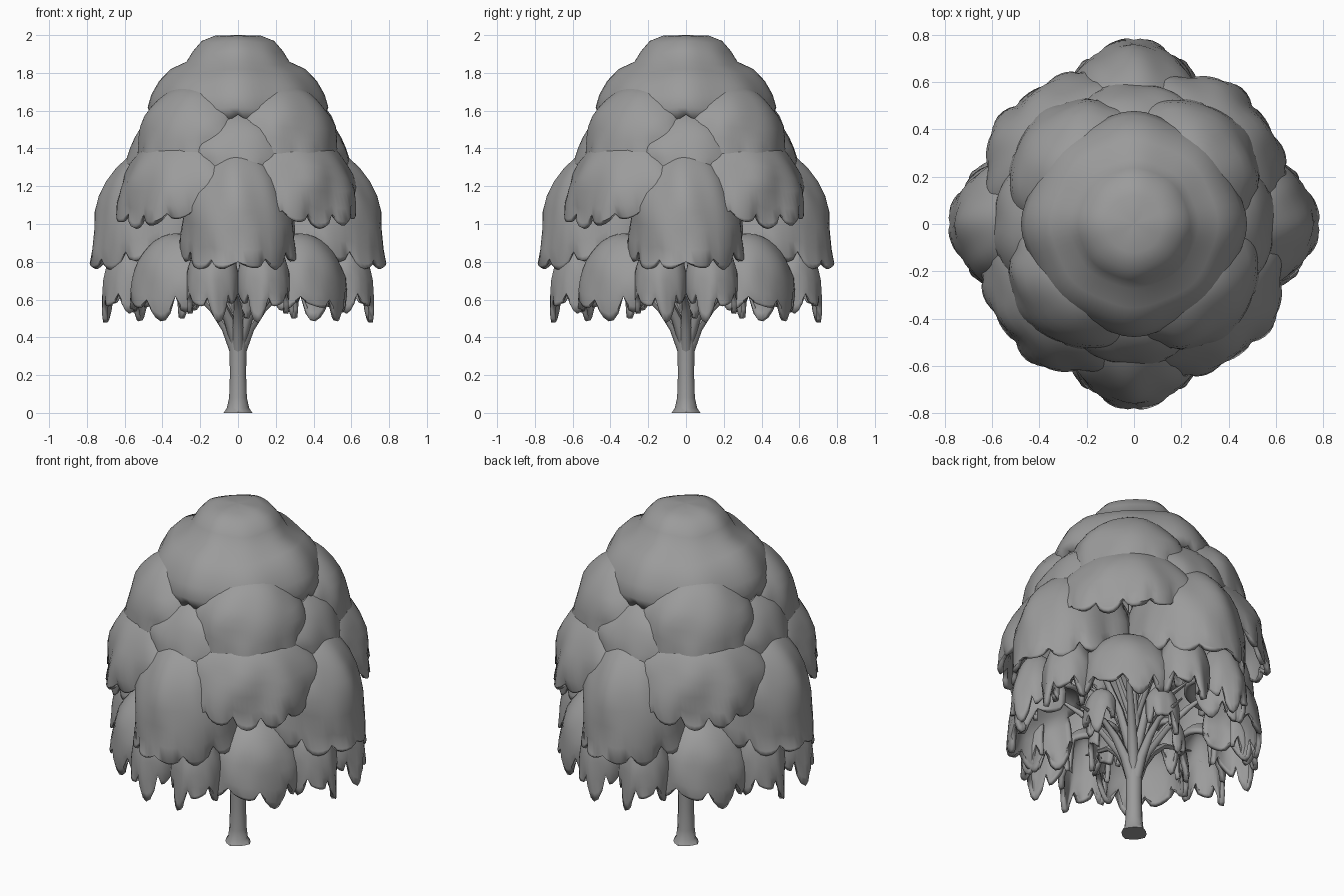
import bpy, math
from mathutils import Vector, noise

if "Cube" in bpy.data.objects:
    bpy.data.objects.remove(bpy.data.objects["Cube"])

grey = bpy.data.materials.new("plain grey")
grey.diffuse_color = (0.33, 0.33, 0.33, 1)
grey.use_nodes = True
grey.node_tree.nodes["Principled BSDF"].inputs["Base Color"].default_value = grey.diffuse_color


def make_object(name, verts, faces, angle=0.0, mirror=False, thick=0.0):
    """Mesh object, optionally mirrored in y, turned about the trunk and given a thickness."""
    if mirror:
        verts = [(x, -y, z) for x, y, z in verts]
        faces = [f[::-1] for f in faces]
    c, s = math.cos(angle), math.sin(angle)
    mesh = bpy.data.meshes.new(name)
    mesh.from_pydata([(x * c - y * s, x * s + y * c, z) for x, y, z in verts], [], faces)
    mesh.materials.append(grey)
    obj = bpy.data.objects.new(name, mesh)
    bpy.context.collection.objects.link(obj)
    bpy.ops.object.select_all(action='DESELECT')
    obj.select_set(True)
    bpy.context.view_layer.objects.active = obj
    bpy.ops.object.shade_smooth_by_angle(angle=math.radians(45))
    if thick:
        mod = obj.modifiers.new("leaf thickness", 'SOLIDIFY')
        mod.thickness = thick
        mod.offset = -1
    return obj


def ring_faces(rings, n):
    return [(r * n + i, r * n + n + i, r * n + n + (i + 1) % n, r * n + (i + 1) % n)
            for r in range(rings - 1) for i in range(n)]


def dome(cx, a, b, top, rim, leaves, drop, lift, seed):
    """Open umbrella of foliage with a leafy rim; low ones have no wall on the trunk side."""
    n, rings = leaves * 6, 12
    verts = []
    for r in range(rings):
        t = max(0.02, r / (rings - 1)) * math.radians(102)
        for i in range(n):
            th = 2 * math.pi * i / n
            d = Vector((math.sin(t) * math.cos(th), math.sin(t) * math.sin(th), math.cos(t)))
            k = 1 + 0.09 * noise.noise(d * 2.2 + Vector((seed, 0, 0))) * math.sin(t)
            low = max(0.0, (r - 8) / (rings - 9))
            # rounded leaves of uneven length along the rim
            leaf = abs(math.sin(leaves * th / 2)) ** 0.6
            length = 0.65 + 0.35 * math.sin(th * 3 + seed * 2)
            inner = (1 - math.cos(th)) / 2
            z = rim + (top - rim) * max(d.z, 0) - drop * low * leaf * length
            z += lift * inner * (1 - max(d.z, 0))
            k *= 1 - 0.06 * low * (1 - leaf)
            verts.append((cx + a * d.x * k, b * d.y * k, z))
    faces = []
    for f in ring_faces(rings, n) + [tuple(range(n))]:
        mid = sum((Vector(verts[i]) for i in f), Vector()) / len(f)
        if not (rim < 0.9 and mid.x < cx - 0.45 * a and mid.z < rim + 0.7 * (top - rim)):
            faces.append(f)
    used = sorted({i for f in faces for i in f})
    index = {v: k for k, v in enumerate(used)}
    return [verts[i] for i in used], [tuple(index[i] for i in f) for f in faces]


def tube(points, radii, n=8):
    """Tapered limb through the points."""
    pts = [Vector(p) for p in points]
    verts = []
    for i, p in enumerate(pts):
        way = (pts[min(i + 1, len(pts) - 1)] - pts[max(i - 1, 0)]).normalized()
        q = way.to_track_quat('Z', 'Y')
        for j in range(n):
            th = 2 * math.pi * j / n
            verts.append(tuple(p + q @ Vector((math.cos(th), math.sin(th), 0)) * radii[i]))
    sides = [f[::-1] for f in ring_faces(len(pts), n)]
    return verts, sides + [tuple(range(n))[::-1], tuple(range(len(verts) - n, len(verts)))]


# crown foliage: bell profile with gentle lobes and a ragged hem
profile = [(0.01, 2.0), (0.12, 1.995), (0.19, 1.965), (0.235, 1.91), (0.27, 1.85), (0.35, 1.81),
           (0.41, 1.745), (0.45, 1.67), (0.468, 1.60), (0.45, 1.56)]
n = 64
verts = []
for k, (r, z) in enumerate(profile):
    w = k / (len(profile) - 1)
    for i in range(n):
        th = 2 * math.pi * i / n
        rr = r * (1 + 0.025 * w * math.cos(8 * th))
        hem = 0.04 * abs(math.sin(8 * th)) if k == len(profile) - 1 else 0
        verts.append((rr * math.cos(th), rr * math.sin(th), z + 0.02 * w * math.cos(4 * th) - hem))
make_object("crown_foliage", verts, ring_faces(len(profile), n) + [tuple(range(n))], thick=0.03)

# foliage tiers: name, turn, mirrored pair, then the dome measures
tiers = [
    ("upper_corner_foliage", 45, False, (0.33, 0.28, 0.33, 1.74, 1.33, 14, 0.05, 0.12, 1.3)),
    ("upper_side_foliage", 0, False, (0.29, 0.31, 0.36, 1.62, 1.25, 14, 0.05, 0.12, 2.7)),
    ("middle_corner_foliage", 45, False, (0.38, 0.34, 0.41, 1.50, 1.05, 16, 0.07, 0.14, 4.1)),
    ("middle_side_foliage", 0, False, (0.42, 0.37, 0.31, 1.42, 0.80, 12, 0.08, 0.22, 5.6)),
    ("low_corner_foliage", 45, False, (0.46, 0.23, 0.26, 0.95, 0.60, 9, 0.13, 0.14, 6.2)),
    ("low_side_foliage", 13, True, (0.59, 0.14, 0.14, 0.94, 0.61, 7, 0.14, 0.12, 7.9)),
    ("inner_foliage", 0, False, (0.24, 0.08, 0.10, 0.80, 0.62, 5, 0.13, 0.08, 9.4)),
]
for name, turn, paired, size in tiers:
    v, f = dome(*size)
    for q in range(4):
        base = math.radians(90 * q)
        make_object(name, v, f, base + math.radians(turn), False, 0.025)
        if paired:
            make_object(name + "_mirrored", v, f, base - math.radians(turn), True, 0.025)

# trunk with a flared, ridged foot
trunk_v, trunk_f = tube([(0, 0, z) for z in (0, 0.025, 0.08, 0.2, 0.34, 0.42, 0.5, 0.75, 1.1, 1.6)],
                        [0.068, 0.053, 0.047, 0.043, 0.045, 0.05, 0.042, 0.03, 0.022, 0.008], 12)
trunk_v = [(x * 1.12, y * 1.12, z) if i < 24 and i % 3 == 0 else (x, y, z)
           for i, (x, y, z) in enumerate(trunk_v)]
make_object("trunk", trunk_v, trunk_f)

# branches: turn, path in the x-z plane, radii
limbs = [
    ("side_branch", 0, [(0.015, 0, 0.33), (0.06, 0, 0.45), (0.13, 0, 0.55), (0.21, 0, 0.62), (0.40, 0, 0.66)],
     [0.03, 0.028, 0.022, 0.016, 0.005]),
    ("corner_branch", 45, [(0.01, 0, 0.36), (0.07, 0, 0.5), (0.17, 0, 0.64), (0.29, 0, 0.76), (0.42, 0, 0.86)],
     [0.03, 0.028, 0.022, 0.016, 0.006]),
    ("rising_side_branch", 0, [(0.02, 0, 0.5), (0.1, 0, 0.72), (0.22, 0, 0.92), (0.4, 0, 1.1)],
     [0.026, 0.022, 0.016, 0.006]),
    ("rising_corner_branch", 45, [(0.01, 0, 0.72), (0.09, 0, 0.98), (0.2, 0, 1.2), (0.32, 0, 1.4)],
     [0.022, 0.018, 0.013, 0.005]),
]
for name, turn, path, radii in limbs:
    v, f = tube(path, radii)
    for q in range(4):
        make_object(name, v, f, math.radians(90 * q + turn))
